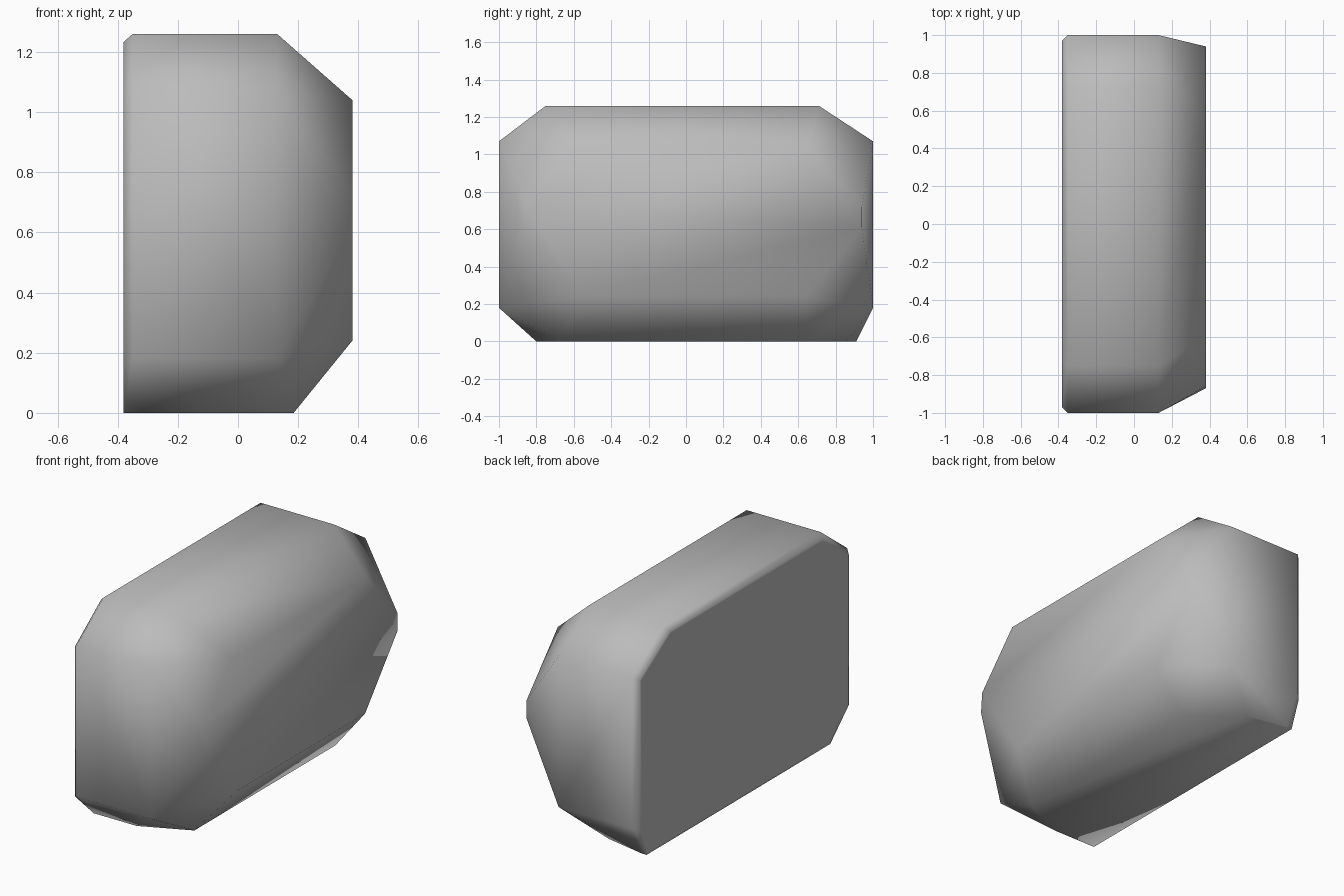
import bpy, bmesh, math

if "Cube" in bpy.data.objects:
    bpy.data.objects.remove(bpy.data.objects["Cube"])

stone = bpy.data.materials.new("stone_grey")
stone.diffuse_color = (0.5, 0.5, 0.5, 1)
stone.use_nodes = True
stone.node_tree.nodes["Principled BSDF"].inputs["Base Color"].default_value = stone.diffuse_color

# Upper and side outline in (y, z), chamfered at the corners
SIDES = [(1, 0.18), (1, 1.07), (0.71, 1.26), (-0.75, 1.26), (-1, 1.07), (-1, 0.18)]


def ring(x, bottom):
    return [(x, y, z) for y, z in SIDES] + [(x, y, 0) for y in bottom]


points = []
# Flat back, slightly smaller than the body
points += [(-0.38, y * 0.972, 0.6 + (z - 0.6) * (0.96 if z > 0.6 else 1.04)) for y, z in SIDES]
points += [(-0.38, -0.8, 0), (-0.38, 0.91, 0)]
# Body
points += ring(-0.35, (-0.8, 0.91))
points += [(0.13, y, z) for y, z in SIDES]
# Underside narrows towards the broad face
points += [(-0.1, -0.8, 0), (-0.1, 0.86, 0), (0.185, -0.67, 0), (0.185, 0.64, 0)]
# Broad face with a blunt point at each end
points += [(0.38, y, z) for y, z in
           [(-0.87, 0.61), (-0.55, 0.24), (0.64, 0.24), (0.94, 0.61),
            (0.94, 0.72), (0.65, 1.04), (-0.6, 1.04), (-0.86, 0.735)]]
points = [(x, y, max(z, 0)) for x, y, z in points]

bm = bmesh.new()
verts = [bm.verts.new(p) for p in points]
hull = bmesh.ops.convex_hull(bm, input=verts)
loose = [v for v in bm.verts if not v.link_faces]
bmesh.ops.delete(bm, geom=loose, context='VERTS')
bmesh.ops.dissolve_limit(bm, angle_limit=math.radians(1), verts=bm.verts[:], edges=bm.edges[:])
bmesh.ops.recalc_face_normals(bm, faces=bm.faces[:])

# A narrow border keeps the back flat under smooth shading
back = [f for f in bm.faces if f.normal.x < -0.99]
bmesh.ops.inset_region(bm, faces=back, thickness=0.02)
for f in bm.faces:
    f.smooth = True

mesh = bpy.data.meshes.new("stone_block")
bm.to_mesh(mesh)
bm.free()
mesh.materials.append(stone)
block = bpy.data.objects.new("stone_block", mesh)
bpy.context.collection.objects.link(block)
